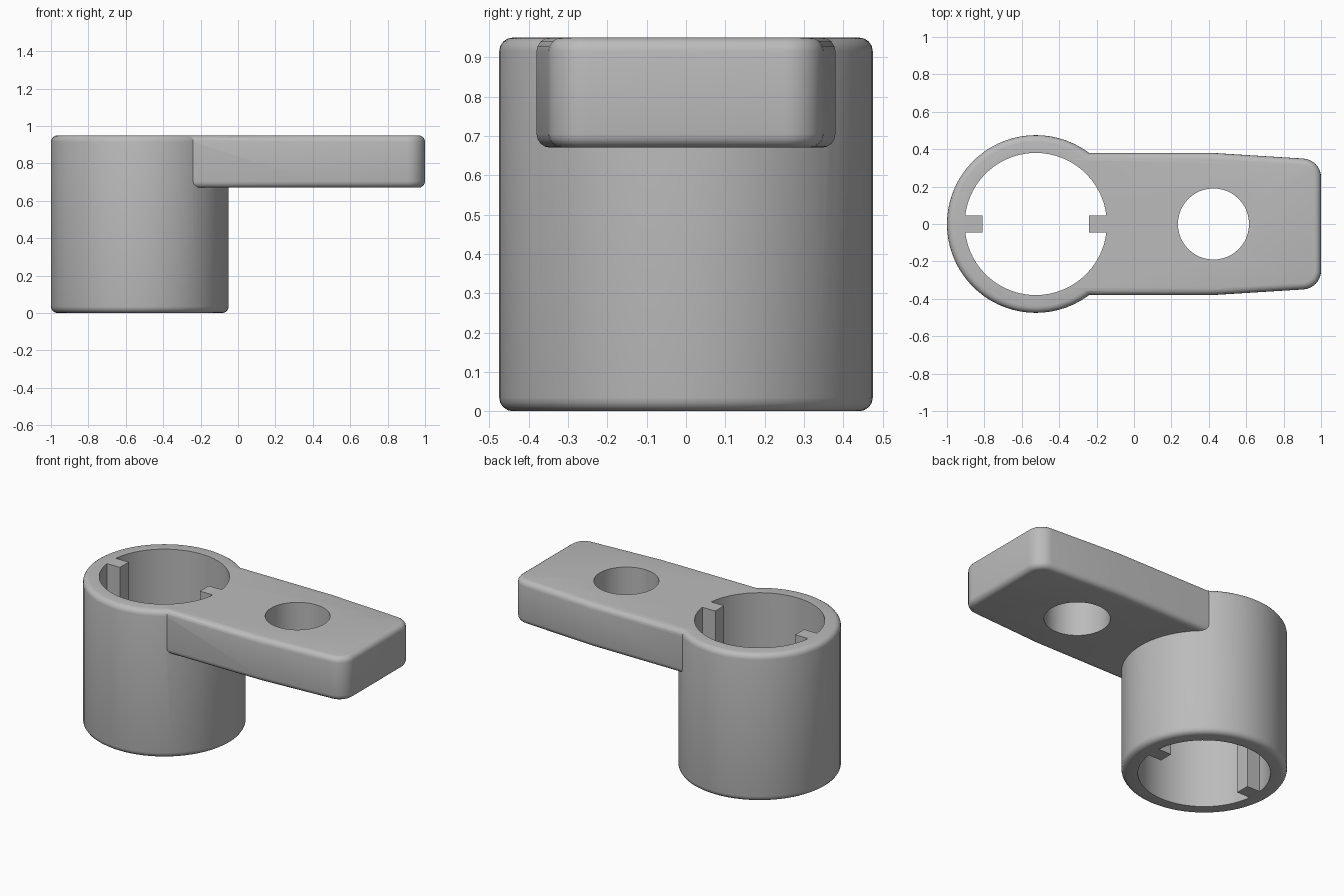
import bpy, bmesh, math

if "Cube" in bpy.data.objects:
    bpy.data.objects.remove(bpy.data.objects["Cube"], do_unlink=True)

HEIGHT, ARM_BASE = 0.95, 0.67
SOCKET_X, OUTER, INNER = -0.525, 0.475, 0.38
FILLET = 0.035

grey = bpy.data.materials.new("plain grey")
grey.use_nodes = True
grey.diffuse_color = (0.5, 0.5, 0.5, 1)
grey.node_tree.nodes["Principled BSDF"].inputs["Base Color"].default_value = (0.5, 0.5, 0.5, 1)


def arc(cx, cy, r, start, end, steps):
    """Points along an arc, angles in degrees, both ends included."""
    angles = [math.radians(start + (end - start) * i / steps) for i in range(steps + 1)]
    return [(cx + r * math.cos(a), cy + r * math.sin(a)) for a in angles]


def prism(name, points, z0, z1):
    """Extrude a closed outline from z0 to z1."""
    bm = bmesh.new()
    face = bm.faces.new([bm.verts.new((x, y, z0)) for x, y in points])
    top = bmesh.ops.extrude_face_region(bm, geom=[face])["geom"]
    verts = [v for v in top if isinstance(v, bmesh.types.BMVert)]
    bmesh.ops.translate(bm, verts=verts, vec=(0, 0, z1 - z0))
    bmesh.ops.recalc_face_normals(bm, faces=bm.faces)
    mesh = bpy.data.meshes.new(name)
    bm.to_mesh(mesh)
    bm.free()
    mesh.materials.append(grey)
    obj = bpy.data.objects.new(name, mesh)
    bpy.context.collection.objects.link(obj)
    return obj


def apply(obj, mod):
    bpy.context.view_layer.objects.active = obj
    bpy.ops.object.modifier_apply(modifier=mod.name)


def fillet(obj):
    mod = obj.modifiers.new("fillet", "BEVEL")
    mod.width, mod.segments = FILLET, 4
    mod.limit_method, mod.angle_limit = "ANGLE", math.radians(40)
    apply(obj, mod)


def combine(obj, other, operation):
    mod = obj.modifiers.new("combine", "BOOLEAN")
    mod.operation, mod.solver, mod.object = operation, "EXACT", other
    apply(obj, mod)
    bpy.data.objects.remove(other, do_unlink=True)


# Socket barrel
bracket = prism("socket_bracket", arc(SOCKET_X, 0, OUTER, 0, 360, 72)[:-1], 0, HEIGHT)
fillet(bracket)

# Tapered arm with rounded end corners
half = [(1 - 0.1 + x, 0.25 + y) for x, y in arc(0, 0, 0.1, 0, 87, 8)]
half += [(0.42, 0.38), (-0.45, 0.38)]
arm = prism("arm", half + [(x, -y) for x, y in reversed(half)], ARM_BASE, HEIGHT)
fillet(arm)
combine(bracket, arm, "UNION")

# Bore, leaving two opposite key ribs
key_half, key_tip = 0.045, 0.285
gap = math.degrees(math.asin(key_half / INNER))
upper = [(key_tip, key_half)] + arc(0, 0, INNER, gap, 180 - gap, 32) + [(-key_tip, key_half)]
outline = upper + [(-x, -y) for x, y in upper]
bore = prism("bore", [(SOCKET_X + x, y) for x, y in outline], -0.1, HEIGHT + 0.1)
combine(bracket, bore, "DIFFERENCE")

# Bolt hole through the arm
hole = prism("bolt_hole", arc(0.425, 0, 0.19, 0, 360, 48)[:-1], ARM_BASE - 0.1, HEIGHT + 0.1)
combine(bracket, hole, "DIFFERENCE")

# Smooth curved walls, keep crisp edges
bpy.ops.object.select_all(action="DESELECT")
bracket.select_set(True)
bpy.context.view_layer.objects.active = bracket
bpy.ops.object.shade_smooth_by_angle(angle=math.radians(30))
